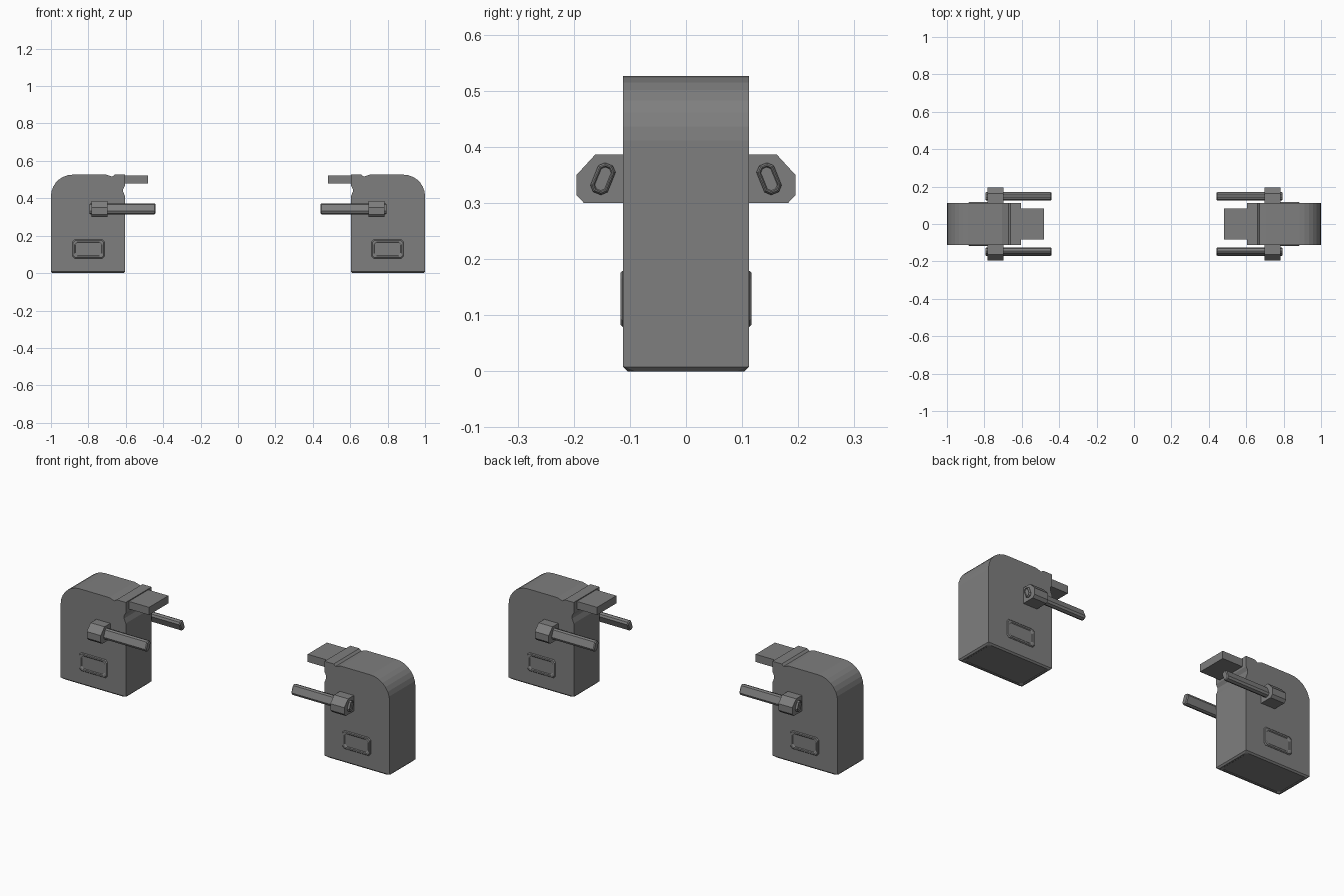
import bpy, bmesh
from math import sin, cos, pi, radians

cube = bpy.data.objects.get("Cube")
if cube:
    bpy.data.objects.remove(cube)

grey = bpy.data.materials.new("mid grey")
grey.use_nodes = True
colour = (0.21, 0.21, 0.21, 1)
grey.diffuse_color = colour
grey.node_tree.nodes["Principled BSDF"].inputs["Base Color"].default_value = colour


def loft(name, loops, mirror_y=False):
    """Skin a stack of equal loops, cap both ends, mirror to the other unit."""
    bm = bmesh.new()
    rings = [[bm.verts.new(p) for p in loop] for loop in loops]
    n = len(rings[0])
    for a, b in zip(rings, rings[1:]):
        for i in range(n):
            j = (i + 1) % n
            bm.faces.new((a[i], a[j], b[j], b[i]))
    bm.faces.new(rings[0][::-1])
    bm.faces.new(rings[-1])
    bmesh.ops.recalc_face_normals(bm, faces=bm.faces)
    mesh = bpy.data.meshes.new(name)
    bm.to_mesh(mesh)
    bm.free()
    mesh.materials.append(grey)
    obj = bpy.data.objects.new(name, mesh)
    bpy.context.collection.objects.link(obj)
    mod = obj.modifiers.new("mirror", "MIRROR")
    mod.use_axis = (True, mirror_y, False)
    mod.use_clip = False
    mod.use_mirror_merge = False
    return obj


def chamfered(w, h, c):
    """Rectangle of half sizes w, h with corners cut by c."""
    return [(w - c, -h), (w, -h + c), (w, h - c), (w - c, h),
            (c - w, h), (-w, h - c), (-w, c - h), (c - w, -h)]


# Housing: side profile with rounded outer shoulder, grooved lip at the inner top
arc = [(0.885 + 0.115 * cos(t * pi / 14), 0.411 + 0.115 * sin(t * pi / 14)) for t in range(8)]
profile = [(0.604, 0.008), (1.0, 0.008)] + arc + [
    (0.705, 0.526), (0.672, 0.516), (0.66, 0.526), (0.604, 0.526),
    (0.604, 0.468), (0.614, 0.45), (0.614, 0.435), (0.604, 0.41)]
loft("housing", [[(x, y, z) for x, z in profile] for y in (-0.112, 0.112)])

# Shallow chamfered base under the housing
base = [(0.198, 0.112, 0.002, 0.008), (0.19, 0.104, 0.014, 0.0),
        (0.182, 0.096, 0.012, 0.0), (0.178, 0.092, 0.012, 0.003)]
loft("base", [[(0.802 + x, y, z) for x, y in chamfered(w, h, c)] for w, h, c, z in base])

# Flat tongue reaching inward from the lip
loft("tongue", [[(x, y, z) for y, z in ((-0.084, 0.479), (0.084, 0.479), (0.084, 0.521), (-0.084, 0.521))]
                for x in (0.482, 0.62)])

# Raised panel frame with sunken centre on each broad side
panel = [(0, 0.108), (0, 0.113), (0.004, 0.117), (0.012, 0.117), (0.016, 0.1135)]
loft("side_panel", [[(0.8 + x, -y, 0.129 + z) for x, z in chamfered(0.086 - d, 0.05 - d, 0.012)]
                    for d, y in panel], True)

# Rod bracket
bracket = [(0.105, 0.3), (0.182, 0.3), (0.195, 0.314), (0.195, 0.35), (0.162, 0.386), (0.105, 0.386)]
loft("rod_bracket", [[(x, -y, z) for y, z in bracket] for x in (0.698, 0.783)], True)

# Tilted rod through the bracket, with bevelled ends
ca, sa = cos(radians(22)), sin(radians(22))


def rod_loop(x, inset):
    return [(x, -(0.148 + u * ca - v * sa), 0.343 + u * sa + v * ca)
            for u, v in chamfered(0.0165 - inset, 0.028 - inset, 0.009 - inset * 0.5)]


rod = [(0.441, 0.004), (0.446, 0), (0.789, 0), (0.794, 0.003), (0.794, 0.005), (0.79, 0.007)]
loft("rod", [rod_loop(x, d) for x, d in rod], True)
